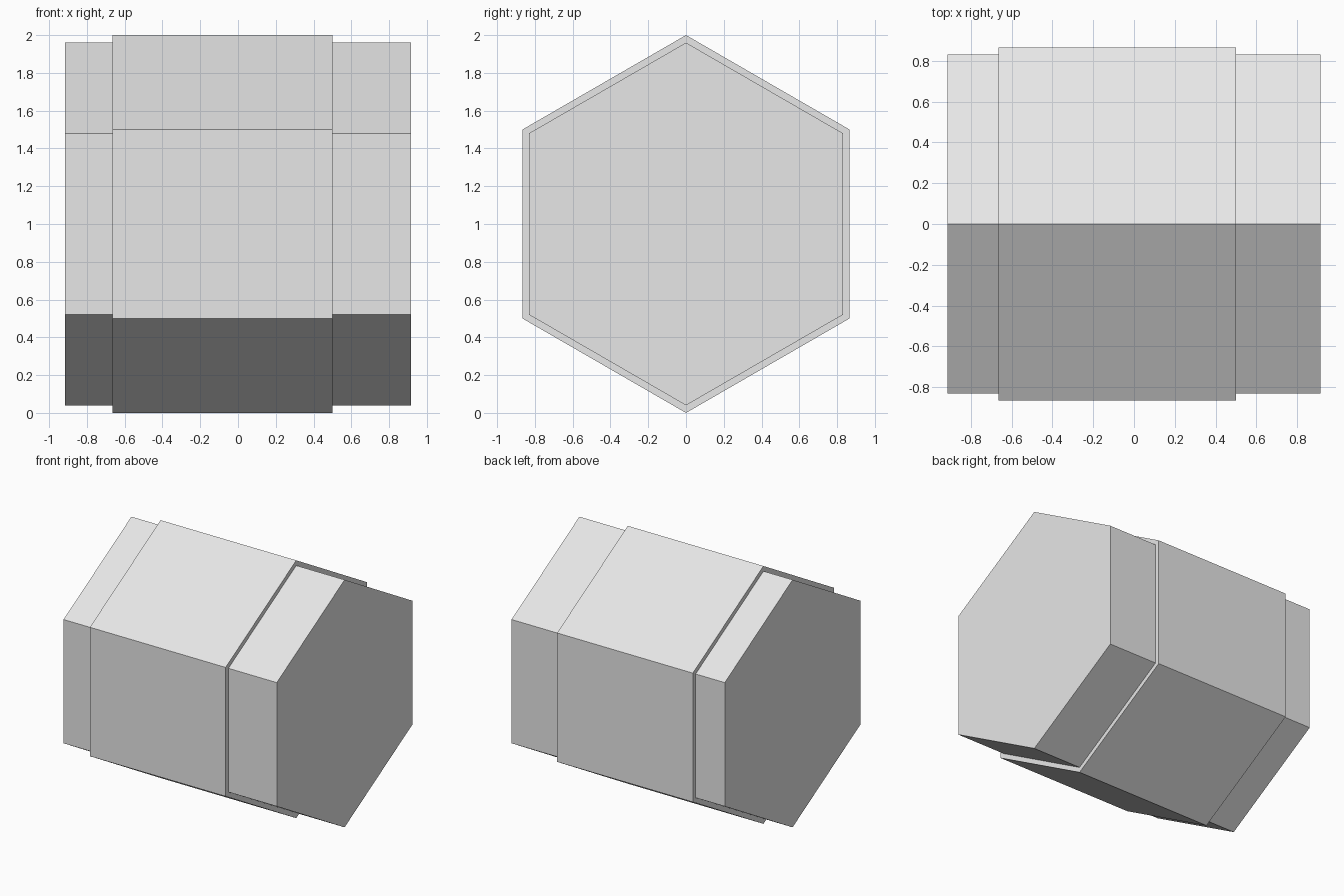
import bpy
import math
from mathutils import Matrix

cube = bpy.data.objects.get("Cube")
if cube:
    bpy.data.objects.remove(cube, do_unlink=True)

# Single plain grey
grey = bpy.data.materials.new("light_grey")
grey.use_nodes = True
color = (0.8, 0.8, 0.8, 1)
grey.diffuse_color = color
grey.node_tree.nodes["Principled BSDF"].inputs["Base Color"].default_value = color


def hex_prism(name, radius, x_min, x_max):
    """Six-sided prism lying along x, with a corner pointing up."""
    bpy.ops.mesh.primitive_cylinder_add(vertices=6, radius=radius, depth=x_max - x_min)
    obj = bpy.context.object
    obj.name = name
    turn = Matrix.Rotation(math.pi / 2, 4, "Y")
    obj.data.transform(turn)
    # Put a corner straight up whichever way the primitive started
    top = max(v.co.z for v in obj.data.vertices)
    if top < radius * 0.99:
        obj.data.transform(Matrix.Rotation(math.pi / 6, 4, "X"))
    obj.location = ((x_min + x_max) / 2, 0, 1)
    obj.data.materials.append(grey)
    return obj


# Long core, with a slightly wider sleeve set off-centre around it
hex_prism("core", 0.96, -0.915, 0.915)
hex_prism("sleeve", 1.0, -0.665, 0.5)
